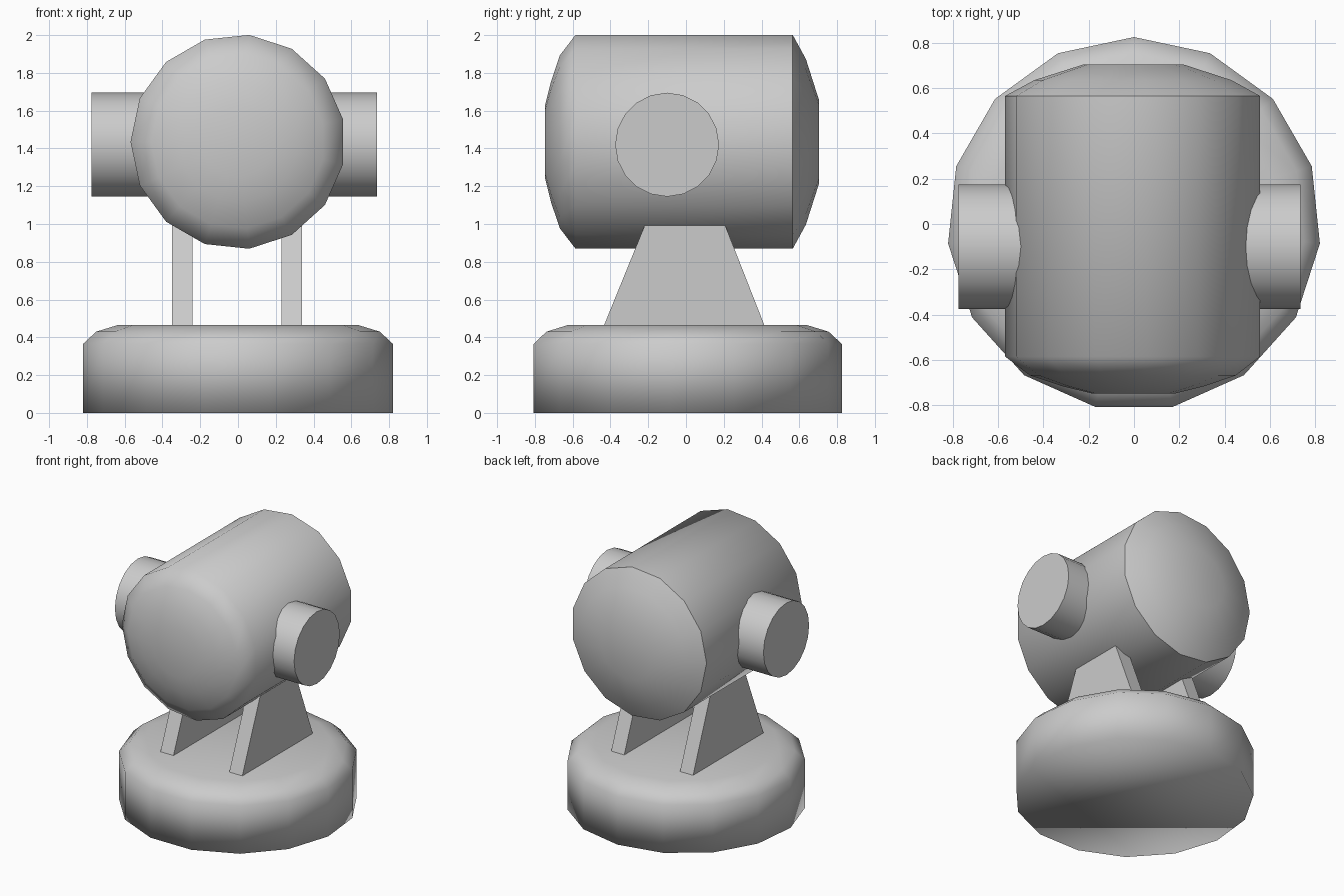
import bpy
from math import cos, sin, radians, tau

if "Cube" in bpy.data.objects:
    bpy.data.objects.remove(bpy.data.objects["Cube"])


def make_mesh(name, verts, faces):
    mesh = bpy.data.meshes.new(name)
    mesh.from_pydata(verts, [], faces)
    mesh.update()
    ob = bpy.data.objects.new(name, mesh)
    bpy.context.collection.objects.link(ob)
    bpy.ops.object.select_all(action='DESELECT')
    ob.select_set(True)
    bpy.context.view_layer.objects.active = ob
    bpy.ops.object.mode_set(mode='EDIT')
    bpy.ops.mesh.select_all(action='SELECT')
    bpy.ops.mesh.normals_make_consistent(inside=False)
    bpy.ops.object.mode_set(mode='OBJECT')
    return ob


def lathe(name, profile, sides, start, place):
    """Spin (radius, height) points; place(u, v, h) maps them into the model."""
    verts = []
    for r, h in profile:
        for i in range(sides):
            a = radians(start) + tau * i / sides
            verts.append(place(r * cos(a), r * sin(a), h))
    faces = [tuple(range(sides)),
             tuple(range(len(verts) - sides, len(verts)))]
    for k in range(len(profile) - 1):
        for i in range(sides):
            j = (i + 1) % sides
            a, b = k * sides, (k + 1) * sides
            faces.append((a + i, a + j, b + j, b + i))
    return make_mesh(name, verts, faces)


# Round base with softened top rim
base = lathe("base", [(0.825, 0), (0.825, 0.365), (0.755, 0.43), (0.64, 0.465)],
             15, 90, lambda u, v, h: (u, v, h))
bpy.ops.object.shade_smooth()

# Drum lying front to back, with shallow domed ends
drum = lathe("drum", [(0.19, -0.747), (0.32, -0.715), (0.46, -0.668), (0.569, -0.585),
                      (0.569, 0.565), (0.44, 0.635), (0.22, 0.705)],
             15, 180, lambda u, v, h: (u, h, 1.435 + v))
bpy.ops.object.shade_smooth_by_angle(angle=radians(60))

# Cross pin through the drum, showing as a stub on each side
pin = lathe("side_pin", [(0.275, -0.775), (0.275, 0.735)],
            20, 90, lambda u, v, h: (h, -0.1 + u, 1.42 + v))
bpy.ops.object.shade_smooth_by_angle(angle=radians(40))

# Two tapered support plates, running up into the drum
outline = [(-0.46, 0.40), (0.44, 0.40), (0.185, 1.05), (-0.195, 1.05)]
for name, x0, x1 in (("left_support", -0.35, -0.24), ("right_support", 0.23, 0.34)):
    verts = [(x, y, z) for x in (x0, x1) for y, z in outline]
    faces = [(0, 1, 2, 3), (4, 5, 6, 7)]
    faces += [(i, (i + 1) % 4, (i + 1) % 4 + 4, i + 4) for i in range(4)]
    make_mesh(name, verts, faces)
